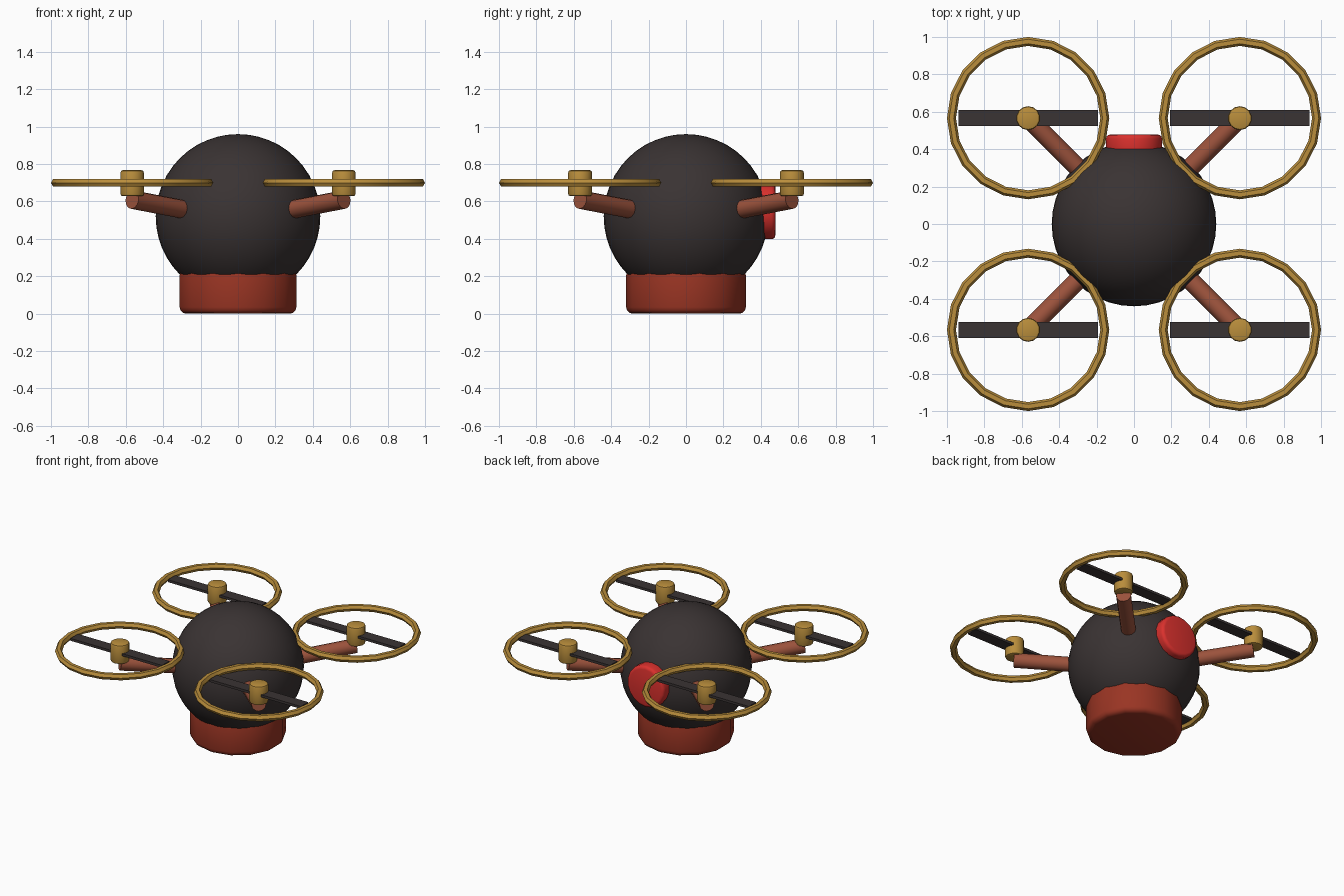
import bpy, math
from mathutils import Vector

if "Cube" in bpy.data.objects:
    bpy.data.objects.remove(bpy.data.objects["Cube"])


def material(name, rgb):
    m = bpy.data.materials.new(name)
    m.diffuse_color = (*rgb, 1)
    m.use_nodes = True
    m.node_tree.nodes["Principled BSDF"].inputs["Base Color"].default_value = m.diffuse_color
    return m


DARK = material("charcoal", (0.042, 0.033, 0.033))
RUST = material("rust red", (0.32, 0.035, 0.017))
COPPER = material("copper", (0.33, 0.085, 0.045))
GOLD = material("gold", (0.49, 0.27, 0.045))
RED = material("bright red", (0.70, 0.03, 0.026))


def finish(name, mat, bevel=0.0, segments=3, angle=40):
    ob = bpy.context.object
    ob.name = name
    ob.data.materials.append(mat)
    if bevel:
        bpy.ops.object.transform_apply(location=False, rotation=False, scale=True)
        mod = ob.modifiers.new("bevel", "BEVEL")
        mod.width = bevel
        mod.segments = segments
        mod.limit_method = "ANGLE"
        mod.angle_limit = math.radians(50)
        bpy.ops.object.modifier_apply(modifier=mod.name)
    if angle:
        bpy.ops.object.shade_smooth_by_angle(angle=math.radians(angle))
    return ob


def rod(name, a, b, radius, sides, mat, **kw):
    a, b = Vector(a), Vector(b)
    d = b - a
    bpy.ops.mesh.primitive_cylinder_add(
        vertices=sides, radius=radius, depth=d.length, location=(a + b) / 2,
        rotation=d.to_track_quat("Z", "Y").to_euler())
    return finish(name, mat, **kw)


# Ball body
bpy.ops.mesh.primitive_uv_sphere_add(segments=40, ring_count=24, radius=0.44,
                                     location=(0, 0, 0.52))
finish("body", DARK)

# Base collar
rod("base", (0, 0, 0), (0, 0, 0.24), 0.32, 14, RUST, bevel=0.035)

# Round lamp on the back
rod("back_lamp", (0, 0.37, 0.55), (0, 0.478, 0.55), 0.152, 18, RED, bevel=0.022)

# Four rotors
C = 0.566
for sx, side in ((-1, "left"), (1, "right")):
    for sy, end in ((-1, "front"), (1, "back")):
        tag = f"{end}_{side}"
        x, y = sx * C, sy * C
        rod("arm_" + tag, (sx * 0.2, sy * 0.2, 0.54), (x, y, 0.61), 0.05, 12, COPPER)
        rod("hub_" + tag, (x, y, 0.628), (x, y, 0.767), 0.064, 14, GOLD,
            bevel=0.012, segments=2)
        bpy.ops.mesh.primitive_torus_add(
            location=(x, y, 0.70), major_radius=0.41, minor_radius=0.024,
            major_segments=20, minor_segments=6)
        finish("guard_ring_" + tag, GOLD, angle=30)
        bpy.ops.mesh.primitive_cube_add(size=1, location=(x, y, 0.70))
        bpy.context.object.scale = (0.745, 0.085, 0.018)
        bpy.ops.object.transform_apply(location=False, rotation=False, scale=True)
        finish("blade_" + tag, DARK, angle=0)
